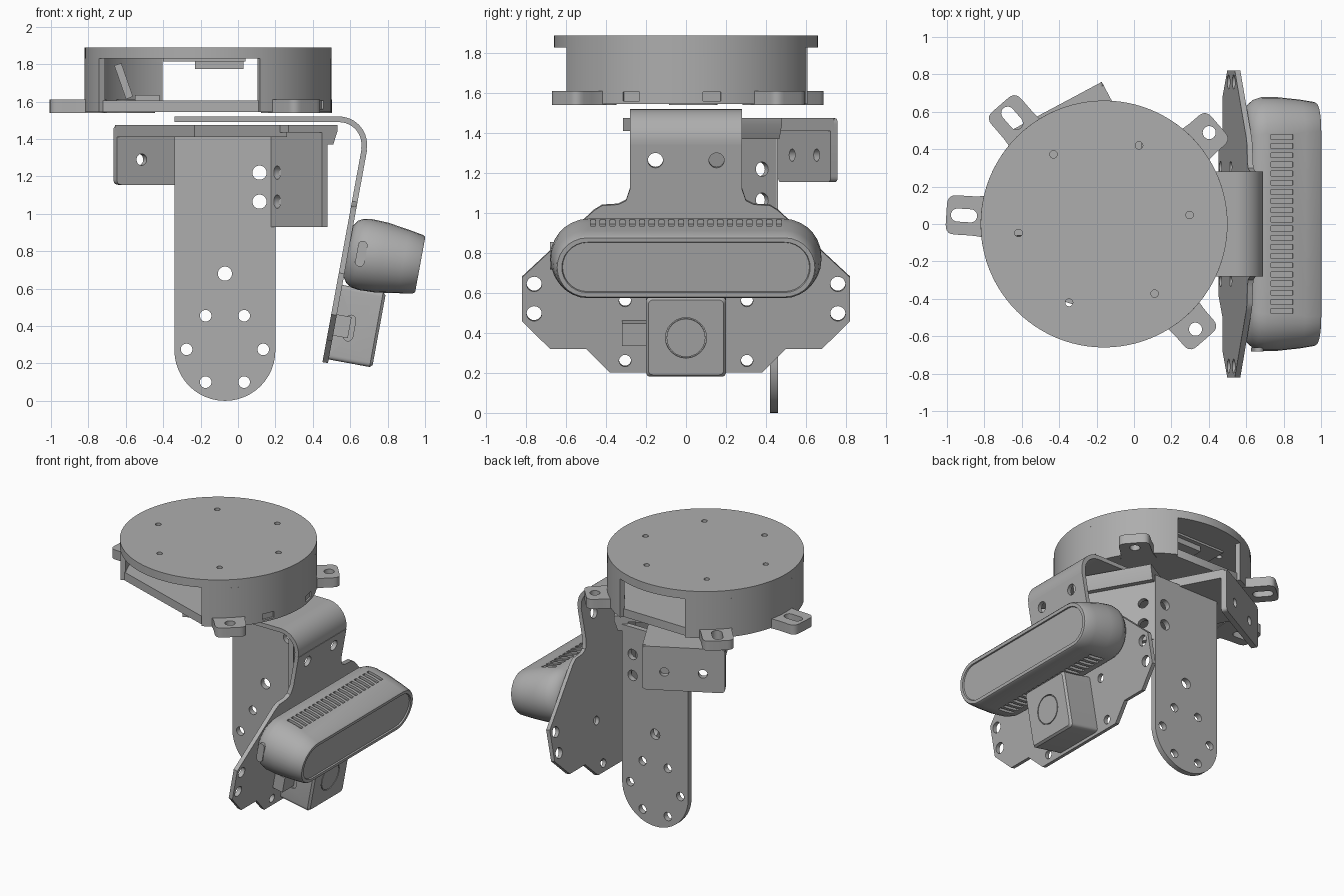
import bpy, bmesh
from math import sin, cos, pi, radians
from mathutils import Matrix, Vector

cube = bpy.data.objects.get("Cube")
if cube:
    bpy.data.objects.remove(cube)

grey = bpy.data.materials.new("plain grey")
grey.use_nodes = True
grey.diffuse_color = (0.42, 0.42, 0.42, 1)
grey.node_tree.nodes["Principled BSDF"].inputs["Base Color"].default_value = grey.diffuse_color


def arc(cx, cy, r, a0=0, a1=360, n=24):
    """Points of an arc, angles in degrees."""
    return [(cx + r * cos(radians(a0 + (a1 - a0) * i / n)),
             cy + r * sin(radians(a0 + (a1 - a0) * i / n))) for i in range(n + 1)]


def hole(cx, cy, r):
    return arc(cx, cy, r)[:-1]


def rect(x0, x1, y0, y1):
    return [(x0, y0), (x1, y0), (x1, y1), (x0, y1)]


def rounded(pts, r):
    """Round every corner of a polygon."""
    out = []
    for i, p in enumerate(pts):
        p, a, b = Vector(p), Vector(pts[i - 1]), Vector(pts[(i + 1) % len(pts)])
        s, e = p + (a - p).normalized() * r, p + (b - p).normalized() * r
        for k in range(6):
            t = k / 5
            out.append(tuple(s * (1 - t) ** 2 + p * 2 * t * (1 - t) + e * t * t))
    return out


def stadium(hw, hh, n=14):
    return arc(hw - hh, 0, hh, -90, 90, n) + arc(hh - hw, 0, hh, 90, 270, n)


def frame(x, y, origin):
    """Matrix with local axes x and y placed at origin."""
    x, y = Vector(x).normalized(), Vector(y).normalized()
    m = Matrix((x, y, x.cross(y))).transposed().to_4x4()
    m.translation = origin
    return m


def finish(obj, angle=35):
    obj.data.materials.clear()
    obj.data.materials.append(grey)
    bpy.ops.object.select_all(action='DESELECT')
    obj.select_set(True)
    bpy.context.view_layer.objects.active = obj
    bpy.ops.object.shade_smooth_by_angle(angle=radians(angle))
    return obj


def sheet(name, loops, z0, z1, m=Matrix()):
    """Flat part: the first loop is the outline, the others are holes."""
    cu = bpy.data.curves.new(name, 'CURVE')
    cu.dimensions, cu.fill_mode, cu.extrude = '2D', 'BOTH', (z1 - z0) / 2
    for pts in loops:
        sp = cu.splines.new('POLY')
        sp.points.add(len(pts) - 1)
        for q, p in zip(sp.points, pts):
            q.co = (p[0], p[1], 0, 1)
        sp.use_cyclic_u = True
    obj = bpy.data.objects.new(name, cu)
    bpy.context.collection.objects.link(obj)
    obj.matrix_world = m @ Matrix.Translation((0, 0, (z0 + z1) / 2))
    bpy.ops.object.select_all(action='DESELECT')
    obj.select_set(True)
    bpy.context.view_layer.objects.active = obj
    bpy.ops.object.convert(target='MESH')
    obj = bpy.context.view_layer.objects.active
    bm = bmesh.new()
    bm.from_mesh(obj.data)
    bmesh.ops.remove_doubles(bm, verts=bm.verts, dist=1e-5)
    bmesh.ops.recalc_face_normals(bm, faces=bm.faces)
    bm.to_mesh(obj.data)
    bm.free()
    return finish(obj)


def loft(name, rings, m):
    """Skin over rings given as (points, height)."""
    bm = bmesh.new()
    rows = [[bm.verts.new((x, y, z)) for x, y in pts] for pts, z in rings]
    n = len(rows[0])
    for a, b in zip(rows, rows[1:]):
        for i in range(n):
            bm.faces.new((a[i], a[(i + 1) % n], b[(i + 1) % n], b[i]))
    bm.faces.new(rows[0][::-1])
    bm.faces.new(rows[-1])
    bmesh.ops.recalc_face_normals(bm, faces=bm.faces)
    me = bpy.data.meshes.new(name)
    bm.to_mesh(me)
    bm.free()
    obj = bpy.data.objects.new(name, me)
    bpy.context.collection.objects.link(obj)
    obj.matrix_world = m
    return finish(obj)


def cut(obj, cutters):
    """Subtract all cutters, then remove them."""
    bpy.context.view_layer.update()
    for c in cutters:
        c.hide_render = True
        mod = obj.modifiers.new("cut", 'BOOLEAN')
        mod.operation, mod.solver, mod.object = 'DIFFERENCE', 'EXACT', c
        bpy.context.view_layer.objects.active = obj
        bpy.ops.object.modifier_apply(modifier=mod.name)
        bpy.data.objects.remove(c)
    finish(obj)


# Round housing: lid, floor, walls with two open windows
hub = Matrix.Translation((-0.16, 0, 0))
R = 0.66
screws = [hole(0.46 * cos(radians(a)), 0.46 * sin(radians(a)), 0.02) for a in range(6, 366, 60)]
sheet("housing_lid", [arc(0, 0, R, n=96)[:-1]] + screws, 1.83, 1.89, hub)
spans = [(-65, 65), (113, 208)]
sheet("housing_floor", [sum([arc(0, 0, 0.635, a, b, 48) for a, b in spans], [])], 1.545, 1.605, hub)
for name, (a, b) in zip(("housing_wall_right", "housing_wall_left"), spans):
    wall = sheet(name, [arc(0, 0, R, a, b, 48) + arc(0, 0, R - 0.035, b, a, 48)], 1.545, 1.83, hub)
    if a < 0:
        cut(wall, [sheet("notch", [rect(0.645, 0.7, -0.045, 0.045)], 1.56, 1.605,
                         hub @ Matrix.Rotation(radians(t), 4, 'Z')) for t in (-24.6, 11.4)])

# Mounting lugs: two slotted, two with round holes
for i, (ang, reach, slotted) in enumerate([(176.5, 0.845, True), (131, 0.845, True),
                                           (41, 0.81, False), (-49, 0.82, False)]):
    slot = [(x + 0.75, y) for x, y in stadium(0.07, 0.035)] if slotted else hole(0.745, 0, 0.035)
    outline = rounded([(0.55, -0.13), (0.67, -0.105), (reach, -0.105),
                       (reach, 0.105), (0.67, 0.105), (0.55, 0.13)], 0.05)
    sheet(f"mounting_lug_{i + 1}", [outline, slot], 1.54, 1.61,
          hub @ Matrix.Rotation(radians(ang), 4, 'Z'))

# Electronics inside the housing
sheet("circuit_board", [rect(-0.4, 0.04, 0.12, 0.45)], 1.815, 1.83)
sheet("board_connector", [rect(-0.23, 0.03, 0.2, 0.42)], 1.775, 1.82)
sheet("floor_block", [rect(-0.55, -0.42, -0.2, 0)], 1.6, 1.635)
sheet("cable_clip", [rect(-0.02, 0.02, 0, 0.19)], -0.04, 0.04,
      frame((1, 0, 0.35), (-0.35, 0, 1), (-0.58, -0.1, 1.62)))

# Long hanging plate with a round end
holes = [hole(0.115, z, 0.038) for z in (1.22, 1.065)] + [hole(-0.07, 0.68, 0.038)]
for dx, z in ((0.103, 0.455), (0.205, 0.275), (0.103, 0.1)):
    holes += [hole(-0.07 + s * dx, z, 0.031) for s in (-1, 1)]
sheet("long_plate", [[(0.2, 1.42), (-0.34, 1.42)] + arc(-0.07, 0.27, 0.27, 180, 360)] + holes,
      -0.02, 0.02, frame((1, 0, 0), (0, 0, 1), (0, 0.44, 0)))

# Angled side wall joined to the long plate, with its top flange and lip
d = Vector((0.5, -0.87, 0))
side = frame(d, (0, 0, 1), (0.2, 0.45, 0))
sheet("side_wall", [rect(0, 0.56, 0.93, 1.45)] + [hole(0.08, z, 0.036) for z in (1.22, 1.065)],
      0, 0.035, side)
lip = [(-0.24, 1.475), (-0.24, 1.435), (0, 1.435), (0, 1.37), (0.035, 1.37), (0.06, 1.44), (0.06, 1.475)]
sheet("side_wall_lip", [lip], 0, 0.56, frame((0.87, 0.5, 0), (0, 0, 1), (0.2, 0.45, 0)))

# Rotated angle bracket under the housing
e, out = Vector((0.88, 0.47, 0)), Vector((-0.47, 0.88, 0))
at = (-0.41, 0.61, 0)
sheet("angle_bracket_top", [rect(-0.28, 0.28, -0.9, 0)], 1.41, 1.475, frame(e, out, at))
face = [(-0.28, 1.47)] + rounded([(-0.28, 1.15), (0.28, 1.15)], 0.04)[0:12] + [(0.28, 1.47)]
sheet("angle_bracket_face", [rounded(rect(-0.28, 0.28, 1.155, 1.475), 0.03),
                             hole(-0.13, 1.29, 0.031), hole(0.13, 1.29, 0.031)],
      -0.02, 0.02, frame(e, (0, 0, 1), at))

# Bent carrier: horizontal arm and bend
tilt = 10.4
cx, cz = 0.54, 1.37
bend = [(-0.34, 1.52)] + arc(cx, cz, 0.15, 90, -tilt, 16) + arc(cx, cz, 0.12, -tilt, 90, 16) + [(-0.34, 1.49)]
sheet("carrier_arm", [bend], -0.28, 0.28, frame((1, 0, 0), (0, 0, 1), (0, 0, 0)))

# Carrier plate, in a tilted frame: x across, y up the plate, z outward
t = radians(tilt)
slope = frame((0, 1, 0), (sin(t), 0, cos(t)), (0.444, 0, 0))
half = [(0.28, 1.365), (0.28, 1.14), (0.3, 1.08), (0.34, 1.06), (0.42, 1.055), (0.46, 1.03), (0.82, 0.69),
        (0.82, 0.465), (0.68, 0.325), (0.5, 0.325), (0.38, 0.205)]
outline = half + [(-x, y) for x, y in reversed(half)]
holes = [hole(s * x, y, r) for s in (-1, 1) for x, y, r in
         ((0.76, 0.655, 0.038), (0.76, 0.505, 0.038), (0.305, 0.57, 0.03), (0.305, 0.265, 0.03),
          (0.153, 1.285, 0.038))]
sheet("carrier_plate", [outline] + holes, -0.03, 0, slope)

# Wide depth sensor with vents and a recessed front
body = slope @ Matrix.Translation((0, 0.812, 0))
sections = [(0.61, 0.14, 0), (0.64, 0.17, 0.02), (0.665, 0.187, 0.05), (0.678, 0.193, 0.09),
            (0.678, 0.19, 0.18), (0.665, 0.172, 0.3), (0.652, 0.158, 0.38), (0.645, 0.15, 0.39),
            (0.622, 0.128, 0.39), (0.618, 0.125, 0.38)]
sensor = loft("depth_sensor", [(stadium(w, h), n) for w, h, n in sections], body)
vents = []
for s in (-1, 1):
    for i in range(20):
        x = (i - 9.5) * 0.049
        vents.append(sheet("vent", [rect(x - 0.013, x + 0.013, s * 0.19 - 0.02, s * 0.19 + 0.02)],
                           0.11, 0.23, body))
cut(sensor, vents)
sheet("sensor_end_port", [stadium(0.07, 0.025, 8)], 0.66, 0.682,
      body @ frame((0, 1, 0), (0, 0, 1), (0, 0, 0.07)) @ Matrix.Rotation(pi, 4, 'Y'))

# Small square camera with a ringed lens and side connector
r = 0.025
box = [(rounded(rect(-0.2, 0.2, 0.225, 0.63), r), z) for z in (0, 0.222)]
box.append((rounded(rect(-0.188, 0.188, 0.237, 0.618), r), 0.237))
camera = loft("square_camera", box, slope)
groove = sheet("groove", [hole(0, 0.425, 0.103), hole(0, 0.425, 0.097)], 0.225, 0.26, slope)
port = sheet("port", [[(x + 0.41, z + 0.08) for x, z in stadium(0.07, 0.025, 8)]], -0.22, -0.19,
             slope @ frame((0, 1, 0), (0, 0, 1), (0, 0, 0)) @ Matrix.Scale(1, 4))
cut(camera, [groove, port])
sheet("camera_connector", [rect(-0.32, -0.19, 0.355, 0.47)], 0, 0.08, slope)
